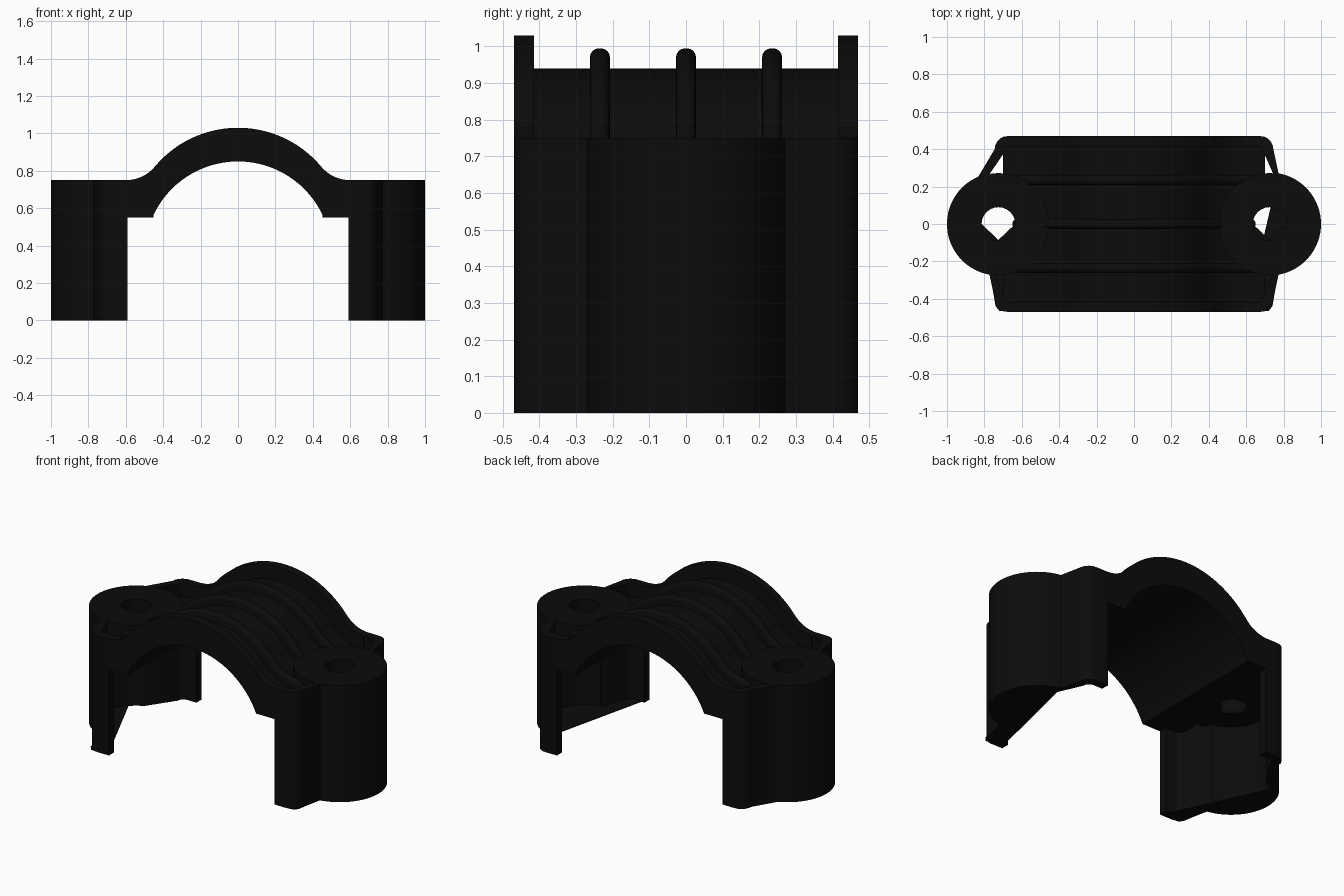
import bpy, bmesh
from math import sin, cos, radians, atan2, sqrt, pi

cube = bpy.data.objects.get("Cube")
if cube:
    bpy.data.objects.remove(cube, do_unlink=True)

BLACK = (0.0035, 0.0035, 0.0035, 1)
mat = bpy.data.materials.new("black plastic")
mat.use_nodes = True
mat.diffuse_color = BLACK
mat.node_tree.nodes["Principled BSDF"].inputs["Base Color"].default_value = BLACK

BOSS_X, BOSS_R = 0.725, 0.275
HALF_Y, WALL = 0.47, 0.05
SHOULDER, LEDGE = 0.75, 0.55


def prism(name, points, lo, hi, axis="Z"):
    """Extrude a closed profile along z, or an x-z profile along y."""
    bm = bmesh.new()
    verts = [bm.verts.new((a, b, lo) if axis == "Z" else (a, lo, b)) for a, b in points]
    face = bm.faces.new(verts)
    top = bmesh.ops.extrude_face_region(bm, geom=[face])["geom"]
    move = (0, 0, hi - lo) if axis == "Z" else (0, hi - lo, 0)
    bmesh.ops.translate(bm, vec=move, verts=[v for v in top if isinstance(v, bmesh.types.BMVert)])
    bmesh.ops.recalc_face_normals(bm, faces=bm.faces)
    mesh = bpy.data.meshes.new(name)
    bm.to_mesh(mesh)
    bm.free()
    mesh.materials.append(mat)
    obj = bpy.data.objects.new(name, mesh)
    bpy.context.collection.objects.link(obj)
    return obj


def activate(obj):
    bpy.ops.object.select_all(action="DESELECT")
    obj.select_set(True)
    bpy.context.view_layer.objects.active = obj


def cut(obj, cutter):
    mod = obj.modifiers.new("cut", "BOOLEAN")
    mod.operation, mod.solver, mod.object = "DIFFERENCE", "EXACT", cutter
    activate(obj)
    bpy.ops.object.modifier_apply(modifier=mod.name)


def arc(cx, cy, r, start, end, n):
    """Points on an arc, angles in degrees."""
    steps = [radians(start + (end - start) * i / n) for i in range(n + 1)]
    return [(cx + r * cos(t), cy + r * sin(t)) for t in steps]


def arch_profile(drop, end):
    """Arch with filleted shoulders, lowered by drop, over a round opening."""
    cz, r, fillet = 0.45, 0.58 - drop, 0.2 + drop
    fz = SHOULDER + 0.2
    fx = sqrt(0.78 ** 2 - (fz - cz) ** 2)
    lean = atan2(fz - cz, fx) * 180 / pi
    half = arc(0, cz, r, 90, lean, 20)
    half += arc(fx, fz, fillet, 180 + lean, 270, 8)[1:]
    if end > fx:
        half.append((end, SHOULDER - drop))
    half.append((end, LEDGE))
    inner = atan2(0.2, 0.458) * 180 / pi
    opening = arc(0, 0.35, 0.5, inner, 180 - inner, 32)
    left = [(-x, z) for x, z in reversed(half[1:])]
    return half + opening + left


def leg_outline(inset, open_x, back_angle):
    """Plan of a leg: two rounded side flanges joined by a round boss."""
    y, x, r = HALF_Y - inset, 0.745 - inset, 0.07 - inset * 0.6
    pts = [(open_x, -y)] + arc(x - r, -y + r, r, -90, 0, 5)
    pts += arc(BOSS_X, 0, BOSS_R - inset, -80, back_angle, 32)
    pts += arc(x - r, y - r, r, 0, 90, 5) + [(open_x, y)]
    return pts


def flip(points, side):
    return [(side * x, y) for x, y in points]


# Arch shell between the rims
parts = []
shell = prism("arch_shell", arch_profile(0.09, 0.70), -0.43, 0.43, "Y")
parts.append(shell)

# Raised rims along the front and back
for name, y in (("front_rim", -HALF_Y), ("back_rim", HALF_Y - 0.055)):
    parts.append(prism(name, arch_profile(0, 0.603), y, y + 0.055, "Y"))

# Rounded strengthening ribs
for name, y in (("front_rib", -0.235), ("middle_rib", 0), ("back_rib", 0.235)):
    rib = prism(name, arch_profile(0.035, 0.65), y - 0.0275, y + 0.0275, "Y")
    for v in rib.data.vertices:
        if v.co.z < LEDGE + 0.001:
            v.co.z += 0.02
    # Keep the underside inside the shell
    for v in rib.data.vertices:
        if sqrt(v.co.x ** 2 + (v.co.z - 0.35) ** 2) < 0.503:
            v.co.z += 0.02
    bevel = rib.modifiers.new("round", "BEVEL")
    bevel.width, bevel.segments = 0.025, 4
    bevel.limit_method, bevel.angle_limit = "ANGLE", radians(50)
    activate(rib)
    bpy.ops.object.modifier_apply(modifier=bevel.name)
    parts.append(rib)

# Hollow legs, screw bosses and partial floors
for label, side, neck, floor_end in (("left", 1, 80, 80), ("right", -1, 67, 47)):
    leg = prism(label + "_leg", flip(leg_outline(0, 0.59, neck), side), 0, SHOULDER)
    cavity = prism(label + "_cavity_cutter", flip(leg_outline(WALL, 0.5, neck), side), -0.1, 1)
    cut(leg, cavity)

    boss = prism(label + "_boss", flip(arc(BOSS_X, 0, 0.272, 0, 354, 59), side), LEDGE, SHOULDER)
    bore = prism(label + "_bore_cutter", flip(arc(BOSS_X, 0, 0.09, 0, 345, 23), side), 0.57, 1)
    slot = arc(BOSS_X, 0, 0.09, 0, 180, 12) + [(BOSS_X, -0.085)]
    outlet = prism(label + "_outlet_cutter", flip(slot, side), 0.5, 0.58)
    for target in (boss, shell):
        cut(target, bore)
        cut(target, outlet)

    edge = [(0.60, -0.465), (0.72, -0.465), (0.74, -0.44)]
    edge += arc(BOSS_X, 0, 0.265, -80, floor_end, 24)
    floor = prism(label + "_leg_floor", flip(edge, side), 0, 0.006)
    parts += [leg, boss, floor]

    for cutter in (cavity, bore, outlet):
        bpy.data.objects.remove(cutter, do_unlink=True)

# Smooth curved walls, sharp edges
for obj in parts:
    activate(obj)
    bpy.ops.object.shade_smooth_by_angle(angle=radians(30))
